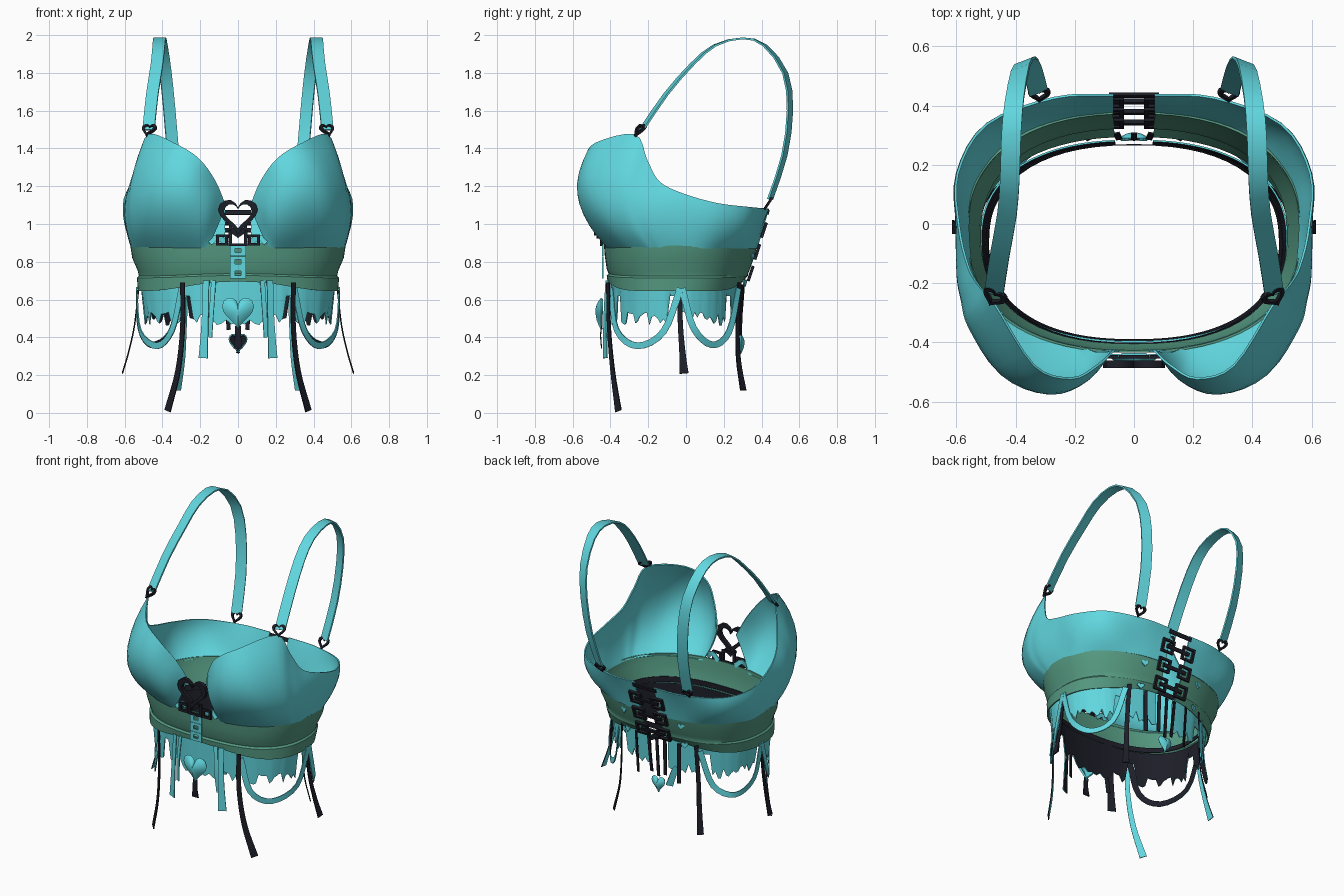
import bpy, math, random
from mathutils import Vector, Matrix

random.seed(4)
cube = bpy.data.objects.get("Cube")
if cube:
    bpy.data.objects.remove(cube)


def material(name, rgb):
    m = bpy.data.materials.new(name)
    m.use_nodes = True
    m.diffuse_color = (*rgb, 1)
    m.node_tree.nodes["Principled BSDF"].inputs["Base Color"].default_value = (*rgb, 1)
    return m


TEAL = material("teal fabric", (0.12, 0.68, 0.74))
GREEN = material("green fabric", (0.09, 0.32, 0.22))
BLACK = material("black trim", (0.012, 0.013, 0.021))


def sheet(name, rows, mats, thick=0.008, closed=False, cap=False, mirror=False):
    """Grid of points turned outward, mirrored, thickened; second material lines the inside."""
    w = len(rows[0])
    verts = [p for r in rows for p in r]
    faces = []
    for j in range(len(rows) - 1):
        for i in range(w if closed else w - 1):
            k = (i + 1) % w
            faces.append((j * w + i, j * w + k, (j + 1) * w + k, (j + 1) * w + i))
    if cap:
        faces.append(tuple((len(rows) - 1) * w + i for i in range(w)))
    mesh = bpy.data.meshes.new(name)
    mesh.from_pydata(verts, [], faces)
    mesh.update()
    facing = sum(f.normal.dot(Vector((f.center.x, f.center.y, 0))) * f.area for f in mesh.polygons)
    if facing < 0:
        mesh.flip_normals()
    for m in mats:
        mesh.materials.append(m)
    ob = bpy.data.objects.new(name, mesh)
    bpy.context.collection.objects.link(ob)
    if mirror:
        ob.modifiers.new("Mirror", 'MIRROR').merge_threshold = 0.002
    solid = ob.modifiers.new("Solidify", 'SOLIDIFY')
    solid.thickness = thick
    solid.material_offset = len(mats) - 1
    bpy.ops.object.select_all(action='DESELECT')
    ob.select_set(True)
    bpy.context.view_layer.objects.active = ob
    bpy.ops.object.convert(target='MESH')
    bpy.ops.object.shade_smooth_by_angle(angle=math.radians(35))


def spline(pts, n):
    """Smooth path through the points, n steps per span."""
    p = [Vector(q) for q in pts]
    p = [2 * p[0] - p[1]] + p + [2 * p[-1] - p[-2]]
    out = []
    for i in range(1, len(p) - 2):
        a, b, c, d = p[i - 1:i + 3]
        for k in range(n):
            t = k / n
            out.append(0.5 * (2 * b + (c - a) * t + (2 * a - 5 * b + 4 * c - d) * t ** 2
                              + (3 * b - a - 3 * c + d) * t ** 3))
    return out + [p[-2]]


def ring(rx, front, back, deg, z):
    """Point on the torso outline; 0 degrees is the front, 180 the back."""
    s, c = math.sin(math.radians(deg)), math.cos(math.radians(deg))
    mid, half = (front + back) / 2, (back - front) / 2
    return Vector((rx * abs(s) ** 0.85, mid - half * math.copysign(abs(c) ** 0.85, c), z))


def ribbon(name, pts, width, mats, twist=None, flare=1.0, mirror=True, n=4, thick=0.006):
    """Strip along a path, facing outward, or lying across x with a twist that follows the slope."""
    path = spline(pts, n)
    left, right = [], []
    for i, p in enumerate(path):
        t = (path[min(i + 1, len(path) - 1)] - path[max(i - 1, 0)]).normalized()
        side = Vector((1, twist * t.z, 0)) if twist else Vector((p.x, p.y, 0)).cross(t)
        w = width * (1 + (flare - 1) * (i / (len(path) - 1)) ** 3)
        side = side.normalized() * w / 2
        left.append(p - side)
        right.append(p + side)
    sheet(name, [left, right], mats, thick, mirror=mirror)


def heart_outline():
    pts = []
    for k in range(24):
        t = math.tau * k / 24
        pts.append((math.sin(t) ** 3 / 2, (13 * math.cos(t) - 5 * math.cos(2 * t)
                    - 2 * math.cos(3 * t) - math.cos(4 * t)) / 32))
    return pts


HEART = heart_outline()
RECT = [(-0.5, -0.5), (0.5, -0.5), (0.5, 0.5), (-0.5, 0.5)]


def plate(name, outline, center, w, h, mats, hole=0, depth=0.012, bulge=0, spin=(0, 0), mirror=False):
    """Flat or puffed shape facing front; with a hole it becomes a frame."""
    rot = Matrix.Rotation(spin[1], 3, 'Z') @ Matrix.Rotation(spin[0], 3, 'X')
    scales = [1, hole] if hole else [1, 0.8, 0.5, 0.15]
    rows = [[Vector(center) + rot @ Vector((x * w * s, -bulge * (1 - s * s), z * h * s))
             for x, z in outline] for s in scales]
    sheet(name, rows, mats, depth, closed=True, cap=not hole, mirror=mirror)


# Bodice: bottom angle, middle point, top point for each column from front to back
columns = [
    (14, (0.115, -0.44, 0.97), (0.065, -0.43, 1.10)),
    (21, (0.18, -0.53, 1.05), (0.12, -0.48, 1.23)),
    (33, (0.31, -0.565, 1.12), (0.21, -0.525, 1.35)),
    (49, (0.46, -0.50, 1.14), (0.34, -0.48, 1.43)),
    (66, (0.56, -0.35, 1.14), (0.475, -0.27, 1.475)),
    (73, (0.585, -0.26, 1.10), (0.53, -0.205, 1.34)),
    (80, (0.60, -0.17, 1.06), (0.565, -0.14, 1.225)),
    (95, (0.60, 0.00, 1.02), (0.595, -0.01, 1.16)),
    (112, (0.59, 0.17, 0.99), (0.60, 0.17, 1.11)),
    (136, (0.48, 0.33, 0.98), (0.50, 0.34, 1.09)),
    (158, (0.26, 0.39, 0.98), (0.27, 0.43, 1.08)),
    (175, (0.07, 0.41, 0.98), (0.07, 0.44, 1.08)),
]
low = spline([ring(0.565, -0.43, 0.38, c[0], 0.87) for c in columns], 4)
mid = spline([c[1] for c in columns], 4)
top = spline([c[2] for c in columns], 4)
rows = []
for j in range(11):
    t = j / 10
    a, b, c = (1 - t) * (1 - 2 * t), 4 * t * (1 - t), t * (2 * t - 1)
    rows.append([a * p + b * q + c * r for p, q, r in zip(low, mid, top)])
sheet("bodice_cups", rows, [TEAL], mirror=True)

# Waistband with a folded lower tier, open at the back
tiers = [(0.885, 0.57, -0.435, 0.38), (0.82, 0.56, -0.43, 0.365), (0.75, 0.53, -0.42, 0.34),
         (0.725, 0.525, -0.41, 0.33), (0.715, 0.535, -0.42, 0.33), (0.645, 0.53, -0.415, 0.30)]
rows = []
for z, rx, f, b in tiers:
    lift = 0.05 if z < 0.7 else 0.012
    rows.append([ring(rx, f, b, d, z + lift * abs(math.cos(math.radians(d))) ** 6)
                 for d in range(0, 176, 5)])
sheet("waistband", rows, [GREEN], mirror=True)

# Ragged skirt, rising to gaps beside the long ribbons
angles = [k * 2.5 for k in range(71)]
hem = []
for d in angles:
    gap = min(abs(d - g) for g in (30, 90, 146))
    hem.append(0.62 if gap < 5 else 0.50 + random.uniform(-0.04, 0.04))
rows = [[ring(0.52 - 0.025 * t, -0.40 + 0.005 * t, 0.285 - 0.01 * t, d, 0.71 + (h - 0.71) * t)
         for d, h in zip(angles, hem)] for t in (0, 0.5, 1)]
sheet("ragged_skirt", rows, [TEAL, BLACK], 0.006, mirror=True)
sheet("waist_lining", [[ring(r, -0.405, 0.27, d, z) for d in range(0, 181, 6)]
                       for r, z in ((0.505, 0.75), (0.495, 0.715))], [BLACK], 0.004, mirror=True)

# Draped loops around the hips
ribbon("front_loop", [(0.30, -0.40, 0.66), (0.35, -0.37, 0.44), (0.43, -0.26, 0.355),
                      (0.52, -0.12, 0.43), (0.54, -0.03, 0.66)], 0.035, [TEAL, BLACK])
ribbon("back_loop", [(0.54, -0.02, 0.66), (0.53, 0.04, 0.45), (0.46, 0.14, 0.36),
                     (0.36, 0.23, 0.43), (0.30, 0.28, 0.66)], 0.035, [TEAL, BLACK])

# Long hanging ribbons
ribbon("front_ribbon", [(0.295, -0.415, 0.69), (0.295, -0.41, 0.45), (0.32, -0.39, 0.22),
                        (0.375, -0.36, 0.01)], 0.028, [BLACK, TEAL], flare=1.6)
ribbon("side_ribbon", [(0.53, -0.035, 0.65), (0.55, -0.03, 0.47), (0.58, -0.02, 0.33),
                       (0.615, -0.01, 0.21)], 0.026, [BLACK, TEAL], flare=1.8)
ribbon("back_ribbon", [(0.275, 0.285, 0.69), (0.285, 0.275, 0.45), (0.295, 0.28, 0.28),
                       (0.32, 0.305, 0.12)], 0.026, [BLACK, TEAL], flare=1.6)

# Short ribbons at the centre front and back
ribbon("front_tail", [(0.17, -0.42, 0.70), (0.175, -0.43, 0.5), (0.185, -0.43, 0.29)],
       0.035, [TEAL, BLACK], flare=1.5)
ribbon("front_short_tail", [(0.13, -0.42, 0.70), (0.14, -0.43, 0.55), (0.15, -0.42, 0.40)],
       0.025, [TEAL, BLACK])
ribbon("back_outer_tail", [(0.16, 0.30, 0.68), (0.155, 0.295, 0.55), (0.15, 0.29, 0.41)],
       0.024, [BLACK])
ribbon("back_inner_tail", [(0.06, 0.31, 0.68), (0.055, 0.30, 0.55), (0.05, 0.29, 0.44)],
       0.022, [BLACK])
ribbon("back_heart_cord", [(0, 0.31, 0.68), (0, 0.30, 0.55), (0, 0.29, 0.42)], 0.02, [BLACK], mirror=False)
ribbon("front_heart_tail", [(0, -0.45, 0.46), (0, -0.455, 0.41), (0, -0.45, 0.34)], 0.03,
       [BLACK], flare=1.6, mirror=False)

# Heart charms
plate("front_heart_charm", HEART, (0, -0.45, 0.54), 0.17, 0.19, [TEAL], bulge=0.03)
plate("back_heart_charm", HEART, (0, 0.29, 0.375), 0.10, 0.12, [TEAL, BLACK], bulge=0.02, spin=(0, math.pi))

# Centre front: heart ring, joining buckle and tab
plate("chest_heart_ring", HEART, (0, -0.487, 1.05), 0.21, 0.21, [BLACK], hole=0.7, depth=0.025)
plate("chest_heart_point", HEART, (0, -0.475, 0.955), 0.085, 0.06, [BLACK])
plate("chest_buckle", RECT, (0, -0.455, 0.925), 0.10, 0.085, [BLACK], hole=0.66)
plate("chest_side_buckle", RECT, (0.085, -0.455, 0.915), 0.065, 0.06, [BLACK], hole=0.5, mirror=True)
for z in (0.74, 0.80, 0.86):
    plate("front_tab_link", RECT, (0, -0.444, z), 0.085, 0.058, [TEAL], hole=0.4, depth=0.008)
ribbon("chest_link", [(0.06, -0.43, 0.895), (0.11, -0.435, 0.93), (0.15, -0.44, 0.90)], 0.03, [TEAL])

# Back fastening: rows of paired buckles
for z, y in ((0.965, 0.42), (0.85, 0.385), (0.735, 0.35)):
    plate("back_buckle", RECT, (0.078, y, z), 0.09, 0.085, [BLACK], hole=0.66,
          depth=0.016, spin=(0.32, math.pi), mirror=True)
    plate("back_buckle_bar", RECT, (0, y, z), 0.17, 0.022, [BLACK], depth=0.014, spin=(0.32, math.pi))
plate("back_top_bar", RECT, (0, 0.44, 1.06), 0.17, 0.025, [BLACK], depth=0.01, spin=(0.32, math.pi))
for z, y in ((0.83, 0.355), (0.69, 0.315)):
    plate("back_heart_patch", HEART, (0.21, y, z), 0.045, 0.045, [TEAL], depth=0.008,
          spin=(0, math.pi - 0.35), mirror=True)

# Shoulder straps and their heart links
ribbon("shoulder_strap", [(0.475, -0.24, 1.50), (0.455, -0.11, 1.69), (0.43, 0.03, 1.85),
                          (0.42, 0.15, 1.95), (0.415, 0.30, 1.988), (0.405, 0.42, 1.95),
                          (0.385, 0.53, 1.80), (0.365, 0.555, 1.60), (0.345, 0.525, 1.36),
                          (0.325, 0.45, 1.13)], 0.066, [TEAL], twist=0.4, n=2, thick=0.01)
plate("front_strap_heart", HEART, (0.475, -0.25, 1.505), 0.085, 0.09, [BLACK], hole=0.62,
      depth=0.016, spin=(-0.7, 0.5), mirror=True)
plate("back_strap_heart", HEART, (0.32, 0.445, 1.11), 0.075, 0.085, [BLACK], hole=0.62,
      depth=0.014, spin=(0.6, math.pi), mirror=True)
